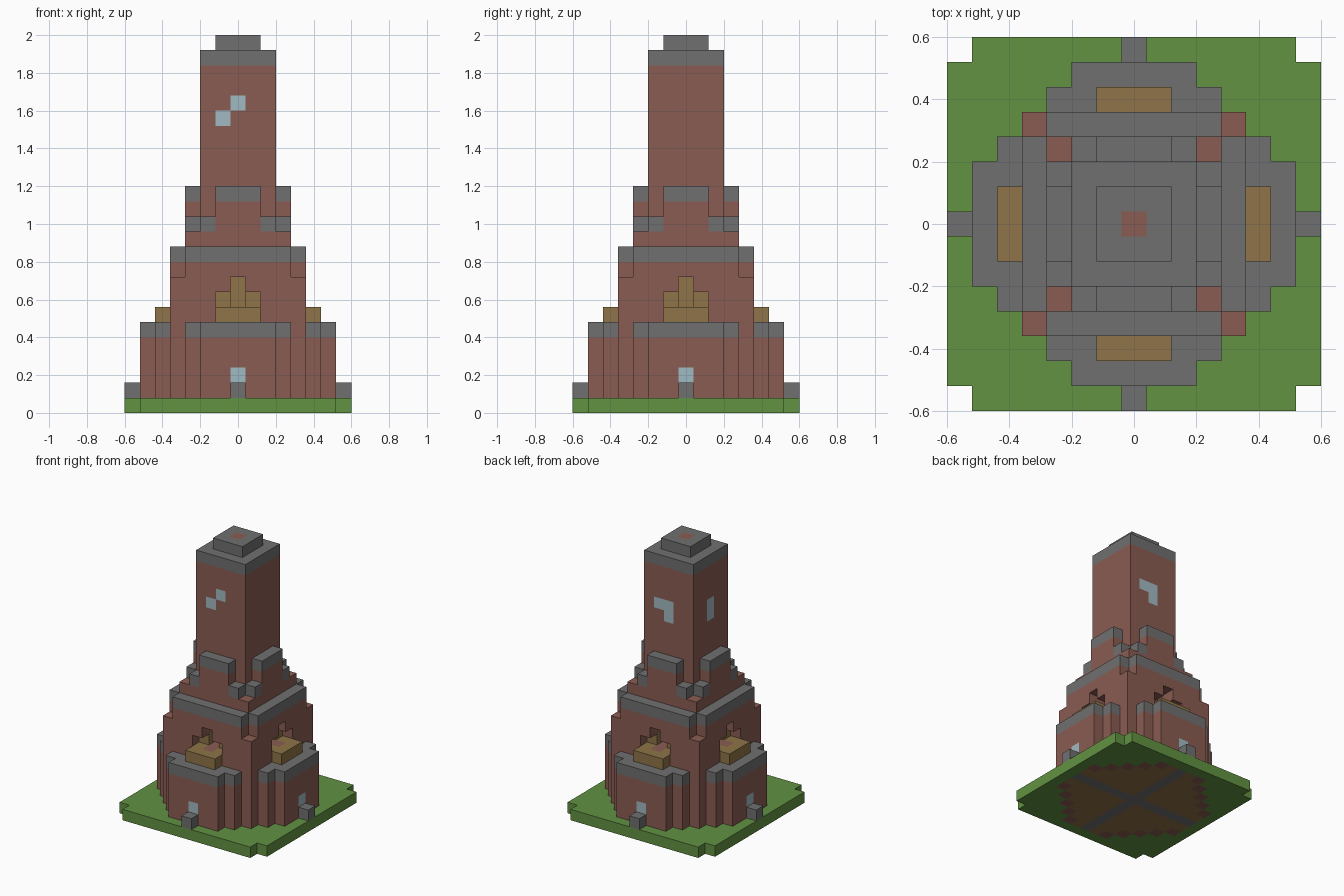
import bpy
import bmesh
from mathutils import Vector

if "Cube" in bpy.data.objects:
    bpy.data.objects.remove(bpy.data.objects["Cube"], do_unlink=True)

BLOCK = 0.08


def linear(c):
    c /= 255
    return c / 12.92 if c <= 0.04045 else ((c + 0.055) / 1.055) ** 2.4


def make_material(name, rgb):
    mat = bpy.data.materials.new(name)
    colour = (*[linear(c) for c in rgb], 1)
    mat.diffuse_color = colour
    mat.use_nodes = True
    node = mat.node_tree.nodes["Principled BSDF"]
    node.inputs["Base Color"].default_value = colour
    node.inputs["Roughness"].default_value = 0.9
    return mat


MATERIALS = {
    "brick": make_material("brick red", (138, 92, 82)),
    "stone": make_material("stone grey", (112, 112, 112)),
    "grass": make_material("grass green", (98, 146, 66)),
    "wood": make_material("golden wood", (143, 116, 72)),
    "glass": make_material("pale glass", (160, 186, 194)),
}
NAMES = list(MATERIALS)

# Every block is stored as (i, j, level) -> (part, colour)
blocks = {}


def fill(part, colour, levels, rule):
    """Fill levels with blocks, alike on all four sides.
    rule(far, near) gets the larger and smaller distance from the axes."""
    for i in range(-7, 8):
        for j in range(-7, 8):
            near, far = sorted((abs(i), abs(j)))
            if rule(far, near):
                for k in levels:
                    blocks[i, j, k] = (part, colour)


def carve(levels, rule):
    for key in list(blocks):
        near, far = sorted((abs(key[0]), abs(key[1])))
        if key[2] in levels and rule(far, near):
            del blocks[key]


def paint(colour, *keys):
    for key in keys:
        blocks[key] = (blocks[key][0], colour)


def octagon(far, near):
    return far <= 6 and far + near <= 8


# Lawn, with the floor and its paved cross showing underneath
fill("lawn", "grass", [0], lambda f, n: n < 7)
fill("lawn", "wood", [0], octagon)
fill("lawn", "brick", [0], lambda f, n: f <= 6 and f + n == 8)
fill("lawn", "stone", [0], lambda f, n: n == 0 and f <= 6)

# Lower storey with its stone rim, doors and steps
fill("lower_storey", "brick", range(1, 5), octagon)
fill("lower_storey", "stone", [5], octagon)
fill("lower_storey", "glass", [2], lambda f, n: f == 6 and n == 0)
fill("door_steps", "stone", [1], lambda f, n: f == 7 and n == 0)

# Middle storey with corner piers
fill("middle_storey", "brick", range(6, 10), lambda f, n: f <= 4 and n <= 3)
fill("middle_storey", "stone", [10], lambda f, n: f <= 4 and n <= 3)
fill("corner_piers", "brick", range(1, 9), lambda f, n: n == 4 and f == 4)

# Balconies and the stepped openings behind them
fill("balconies", "wood", [6], lambda f, n: f == 5 and n <= 1)
fill("balconies", "wood", [6], lambda f, n: f == 4 and n == 1)
fill("opening_backs", "wood", [7], lambda f, n: f == 3 and n == 1)
fill("opening_backs", "wood", [7, 8], lambda f, n: f == 2 and n == 0)
carve([7], lambda f, n: f == 4 and n <= 1)
carve([7, 8], lambda f, n: f in (3, 4) and n == 0)

# Upper storey with low corner posts and raised centre parapets
fill("upper_storey", "brick", [11], lambda f, n: f <= 3)
fill("corner_posts", "stone", [12], lambda f, n: f == 3 and n == 2)
fill("parapets", "brick", [12, 13], lambda f, n: f == 3 and n <= 1)
fill("parapets", "stone", [14], lambda f, n: f == 3 and n <= 1)

# Tower shaft, cornice and cap
fill("tower_shaft", "brick", range(12, 23), lambda f, n: f <= 2)
fill("tower_cornice", "stone", [23], lambda f, n: f <= 2)
fill("tower_cap", "stone", [24], lambda f, n: f <= 1)
paint("brick", (0, 0, 24))

# Tower windows: front, back and one side
paint("glass", (-1, -2, 19), (0, -2, 20))
paint("glass", (1, 2, 19), (0, 2, 19), (0, 2, 18))
paint("glass", (-2, 0, 19), (-2, 0, 18))


def build(part):
    """Make one object from the exposed faces of a part's blocks."""
    bm = bmesh.new()
    for key, (owner, colour) in blocks.items():
        if owner != part:
            continue
        i, j, k = key
        centre = Vector((i, j, k + 0.5)) * BLOCK
        for axis in range(3):
            for sign in (-1, 1):
                step = [0, 0, 0]
                step[axis] = sign
                if (i + step[0], j + step[1], k + step[2]) in blocks:
                    continue
                normal = Vector(step) * BLOCK / 2
                u = Vector((0, 0, 0))
                u[(axis + 1) % 3] = BLOCK / 2
                v = Vector((0, 0, 0))
                v[(axis + 2) % 3] = BLOCK / 2 * sign
                corners = (-u - v, u - v, u + v, v - u)
                face = bm.faces.new([bm.verts.new(centre + normal + c) for c in corners])
                face.material_index = NAMES.index(colour)
    bmesh.ops.remove_doubles(bm, verts=bm.verts[:], dist=BLOCK / 100)
    mesh = bpy.data.meshes.new(part)
    bm.to_mesh(mesh)
    bm.free()
    for name in NAMES:
        mesh.materials.append(MATERIALS[name])
    bpy.context.collection.objects.link(bpy.data.objects.new(part, mesh))


for part in sorted({owner for owner, _ in blocks.values()}):
    build(part)
